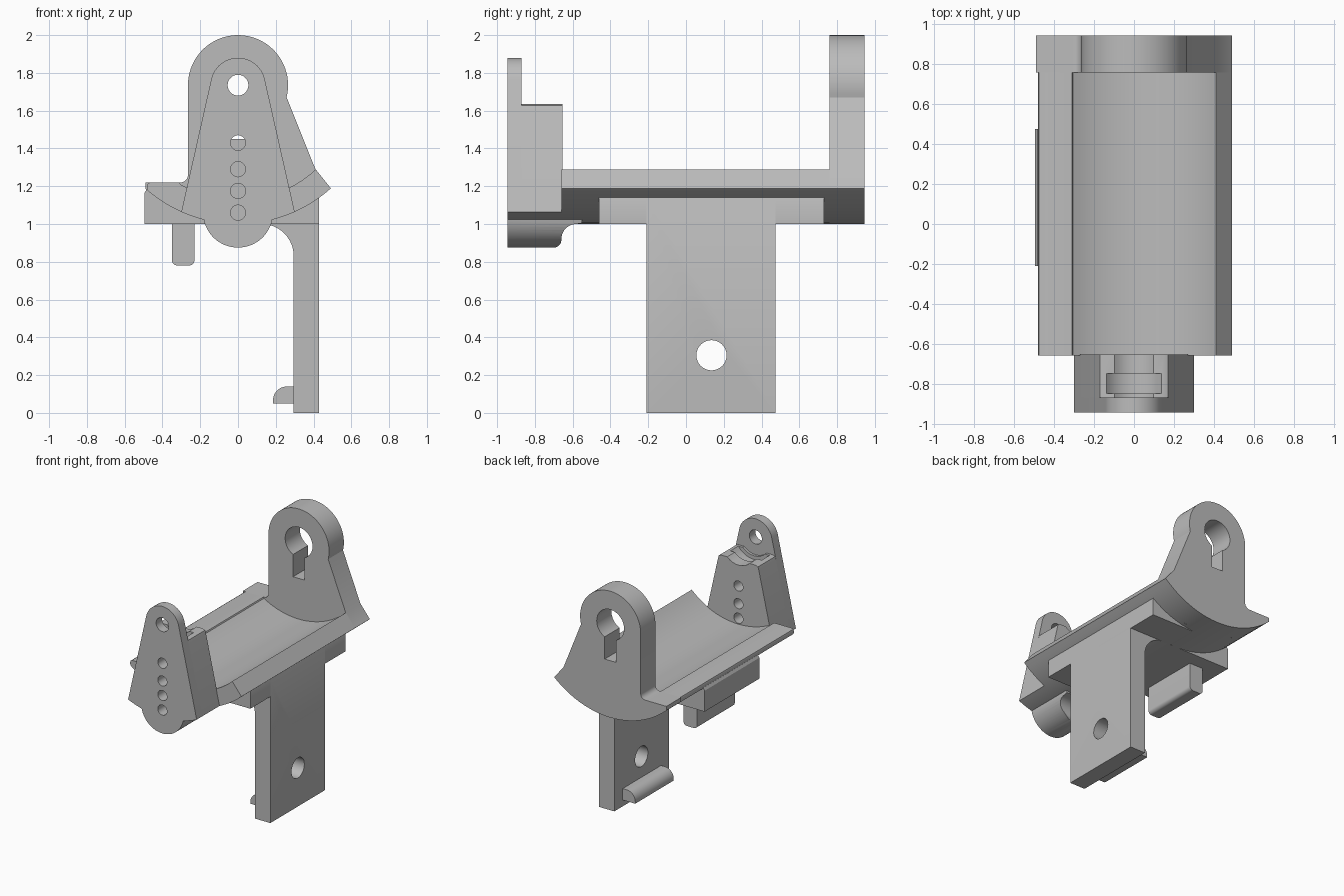
import bpy
import bmesh
from math import cos, sin, radians

if "Cube" in bpy.data.objects:
    bpy.data.objects.remove(bpy.data.objects["Cube"], do_unlink=True)

grey = bpy.data.materials.new("plain grey")
grey.use_nodes = True
grey.diffuse_color = (0.5, 0.5, 0.5, 1)
grey.node_tree.nodes["Principled BSDF"].inputs["Base Color"].default_value = (0.5, 0.5, 0.5, 1)

AXIS = 1.735      # height of the shaft axis
OUTER = 0.735     # underside radius of the tray
INNER = 0.607     # upper radius of the tray
parts = []


def arc(cx, cz, r, a0, a1, n=24):
    angles = [radians(a0 + (a1 - a0) * i / n) for i in range(n + 1)]
    return [(cx + r * cos(a), cz + r * sin(a)) for a in angles]


def prism(name, profile, lo, hi, along="y", keep=True):
    """Extrude a closed profile, drawn in xz (along y) or yz (along x)."""
    bm = bmesh.new()
    place = (lambda p: (p[0], lo, p[1])) if along == "y" else (lambda p: (lo, p[0], p[1]))
    face = bm.faces.new([bm.verts.new(place(p)) for p in profile])
    ext = bmesh.ops.extrude_face_region(bm, geom=[face])
    shift = (0, hi - lo, 0) if along == "y" else (hi - lo, 0, 0)
    moved = [v for v in ext["geom"] if isinstance(v, bmesh.types.BMVert)]
    bmesh.ops.translate(bm, verts=moved, vec=shift)
    bmesh.ops.recalc_face_normals(bm, faces=bm.faces)
    mesh = bpy.data.meshes.new(name)
    bm.to_mesh(mesh)
    bm.free()
    ob = bpy.data.objects.new(name, mesh)
    bpy.context.collection.objects.link(ob)
    mesh.materials.append(grey)
    if keep:
        parts.append(ob)
    return ob


def rod(cx, cz, r, lo, hi, along="y"):
    return prism("cutter", arc(cx, cz, r, 0, 348.75, 31), lo, hi, along, keep=False)


def combine(ob, cutter, operation="DIFFERENCE"):
    cutter.hide_render = True
    mod = ob.modifiers.new("cut", "BOOLEAN")
    mod.operation = operation
    mod.solver = "EXACT"
    mod.object = cutter
    bpy.context.view_layer.objects.active = ob
    bpy.ops.object.modifier_apply(modifier=mod.name)
    bpy.data.objects.remove(cutter, do_unlink=True)


# Curved tray with a flat left lip
prism("tray",
      arc(0, AXIS, OUTER, -130.8, -48) + arc(0, AXIS, INNER, -47.3, -120.2)
      + [(-0.31, 1.22), (-0.465, 1.22), (-0.477, 1.214), (-0.482, 1.2)],
      -0.66, 0.76)

# Back plate with a keyhole
back_plate = prism("back_plate",
                   arc(0, AXIS, OUTER, -131.8, -48) + [(0.41, 1.29)]
                   + arc(0, AXIS, 0.265, -14, 180, 40)
                   + arc(-0.305, 1.26, 0.04, 0, -90, 8) + [(-0.49, 1.22)],
                   0.76, 0.945)
combine(back_plate, rod(0, AXIS, 0.12, 0.6, 1.1))
combine(back_plate, prism("cutter", [(-0.05, 1.45), (0.05, 1.45), (0.05, AXIS), (-0.05, AXIS)],
                          0.6, 1.1, keep=False))

# Front post: a tall thin plate and a thick lower body with a shaft cradle
post_base = arc(0, AXIS, OUTER, -114.1, -65.9)
front_plate = prism("front_plate", post_base + arc(0, AXIS, 0.145, 12.7, 167.3),
                    -0.945, -0.87)
shoulder = [(0.178, 1.605), (0.171, 1.627), (0.15, 1.635)]
front_post = prism("front_post",
                   post_base + shoulder + [(-x, z) for x, z in reversed(shoulder)],
                   -0.87, -0.655)
combine(front_post, rod(0, AXIS, 0.14, -0.87, -0.5))
combine(front_post, rod(0, AXIS, 0.17, -0.85, -0.75))

# Rounded boss under the front post, blended into the tray
boss = prism("front_boss", arc(0, 1.06, 0.185, 0, 354, 59), -0.945, -0.5)
side = ([(-1, 1.08), (-1, 0.8), (-0.72, 0.8), (-0.72, 0.875)]
        + arc(-0.7, 0.915, 0.04, -90, 0, 8)
        + arc(-0.58, 0.92, 0.08, 180, 90, 10) + [(-0.55, 1.005), (-0.55, 1.08)])
combine(boss, prism("cutter", side, -0.5, 0.5, "x", keep=False), "INTERSECT")

# Row of holes up the front post
combine(front_plate, rod(0, AXIS, 0.055, -1.1, -0.8))
for z in (1.06, 1.175, 1.29, 1.43):
    for ob in (front_plate, front_post):
        combine(ob, rod(0, z, 0.04, -1.1, -0.6))
combine(boss, rod(0, 1.06, 0.04, -1.1, -0.66))

# Base block and leg in one profile, with a fillet between them
leg = prism("base_and_leg",
            [(0.43, 0), (0.43, 1.139)] + arc(0, AXIS, 0.72, -54, -128)
            + [(-0.483, 1.185), (-0.495, 1.165), (-0.495, 1.0)]
            + arc(0.125, 0.83, 0.17, 90, 0, 12) + [(0.295, 0)],
            -0.21, 0.475)
combine(leg, rod(0.135, 0.305, 0.08, 0, 1, "x"))

# Wide wedge beneath the tray on the leg side
prism("wide_wedge", [(0.43, 1.0), (0.43, 1.139)] + arc(0, AXIS, 0.72, -54, -85) + [(0.06, 1.0)],
      -0.46, 0.73)

# Hanging tab and foot clip
prism("hanging_tab",
      [(-0.35, 1.02)] + arc(-0.32, 0.81, 0.03, 180, 270, 6)
      + arc(-0.26, 0.81, 0.03, 270, 360, 6) + [(-0.23, 1.02)],
      -0.11, 0.36)
prism("foot_clip",
      [(0.3, 0.05), (0.3, 0.14)] + arc(0.26, 0.065, 0.075, 90, 180, 12) + [(0.185, 0.05)],
      -0.11, 0.37)

# Smooth curves, sharp edges
bpy.ops.object.select_all(action="DESELECT")
for ob in parts:
    ob.select_set(True)
bpy.context.view_layer.objects.active = parts[0]
bpy.ops.object.shade_smooth_by_angle(angle=radians(30))
